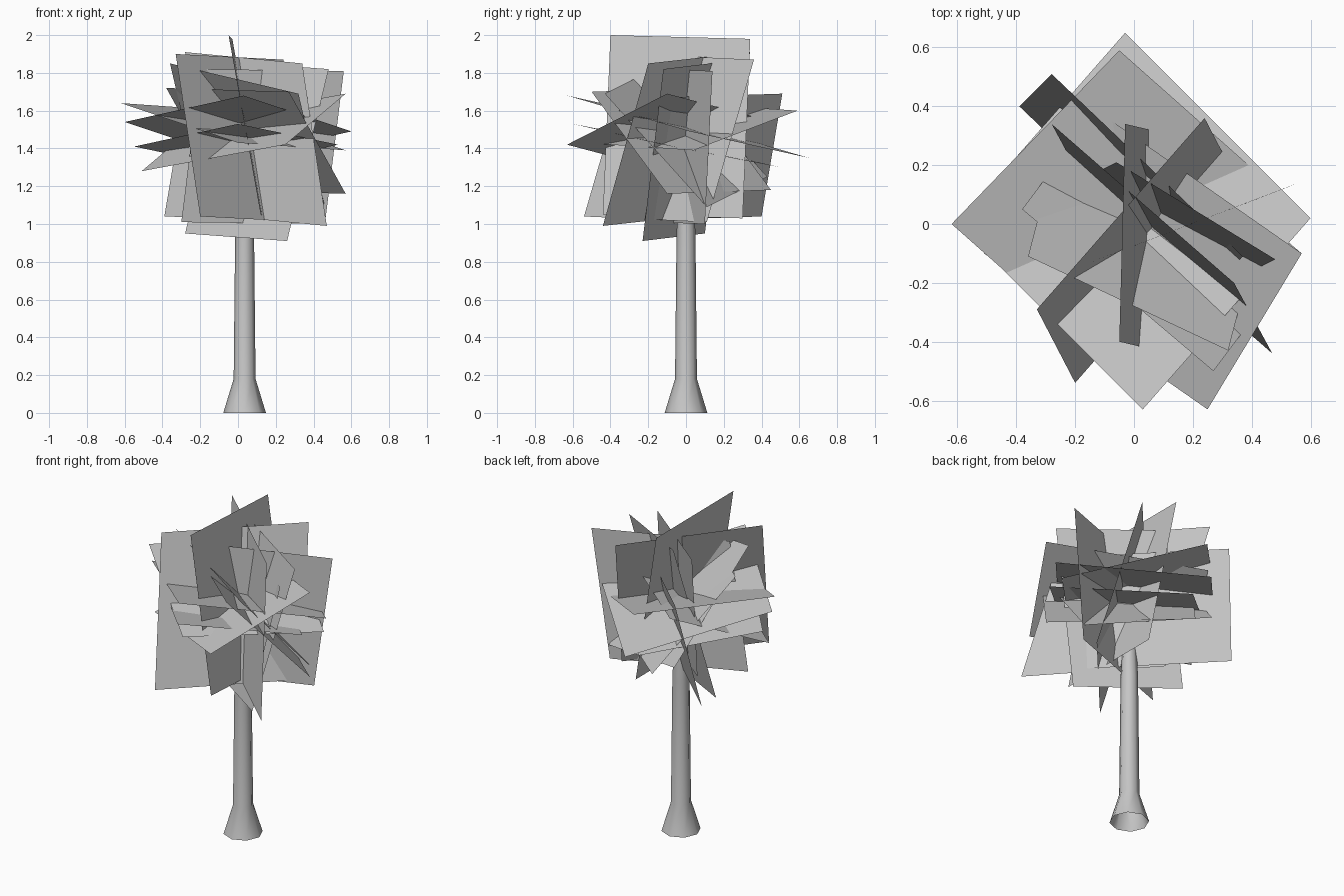
import bpy, bmesh, math
from mathutils import Vector

if "Cube" in bpy.data.objects:
    bpy.data.objects.remove(bpy.data.objects["Cube"])

grey = bpy.data.materials.new("light_grey")
grey.diffuse_color = (0.56, 0.56, 0.56, 1)
grey.use_nodes = True
grey.node_tree.nodes["Principled BSDF"].inputs["Base Color"].default_value = grey.diffuse_color


def make_object(name, bm):
    mesh = bpy.data.meshes.new(name)
    bm.to_mesh(mesh)
    bm.free()
    mesh.materials.append(grey)
    obj = bpy.data.objects.new(name, mesh)
    bpy.context.collection.objects.link(obj)
    return obj


def leaf_card(name, a, b, c):
    """Flat parallelogram from three neighbouring corners."""
    a, b, c = Vector(a), Vector(b), Vector(c)
    bm = bmesh.new()
    bm.faces.new([bm.verts.new(p) for p in (a, b, c, a + c - b)])
    return make_object(name, bm)


# Trunk: eight-sided flared column, open below, narrowing to a tip in the crown
SIDES = 8
bm = bmesh.new()
rings = []
for z, r in ((0, 0.113), (0.18, 0.058), (0.95, 0.05), (1.2, 0.04), (1.5, 0.02)):
    rings.append([bm.verts.new((0.035 + r * math.cos(math.tau * i / SIDES),
                                r * math.sin(math.tau * i / SIDES), z))
                  for i in range(SIDES)])
for low, high in zip(rings, rings[1:]):
    for i in range(SIDES):
        j = (i + 1) % SIDES
        bm.faces.new((low[i], low[j], high[j], high[i]))
bm.faces.new(rings[-1])
trunk = make_object("trunk", bm)
for p in trunk.data.polygons:
    p.use_smooth = True

# Nearly flat leaf cards spreading sideways
FLAT = (
    ((-0.62, 0.00, 1.64), (0.00, -0.55, 1.43), (0.57, 0.04, 1.39)),
    ((-0.60, 0.00, 1.54), (0.03, -0.63, 1.68), (0.60, 0.02, 1.49)),
    ((-0.55, 0.02, 1.41), (0.00, -0.60, 1.53), (0.53, -0.12, 1.42)),
    ((-0.51, -0.10, 1.28), (0.25, -0.63, 1.42), (0.57, -0.10, 1.69)),
)
# Slanted leaf cards leaning through the crown
SLANTED = (
    ((0.57, -0.10, 1.16), (0.27, -0.50, 1.70), (-0.38, 0.05, 1.72)),
    ((-0.36, -0.11, 1.85), (0.32, -0.43, 1.69), (0.46, 0.11, 1.09)),
    ((-0.28, 0.51, 1.69), (-0.39, 0.40, 1.04), (0.26, -0.22, 1.02)),
    ((0.34, -0.20, 1.85), (0.47, -0.44, 0.99), (-0.15, 0.10, 1.05)),
)
# Upright leaf cards
UPRIGHT = (
    ((-0.05, -0.40, 2.00), (-0.03, 0.34, 1.98), (0.14, 0.30, 1.03)),
    ((0.24, 0.36, 1.87), (-0.33, -0.29, 1.90), (-0.20, -0.54, 1.04)),
    ((-0.20, -0.15, 1.82), (0.56, 0.14, 1.81), (0.46, 0.10, 1.00)),
    ((-0.28, 0.10, 0.95), (0.26, -0.23, 0.91), (0.48, -0.12, 1.82)),
)
for group, cards in (("flat", FLAT), ("slanted", SLANTED), ("upright", UPRIGHT)):
    for n, corners in enumerate(cards):
        leaf_card(f"{group}_leaf_{n + 1}", *corners)
